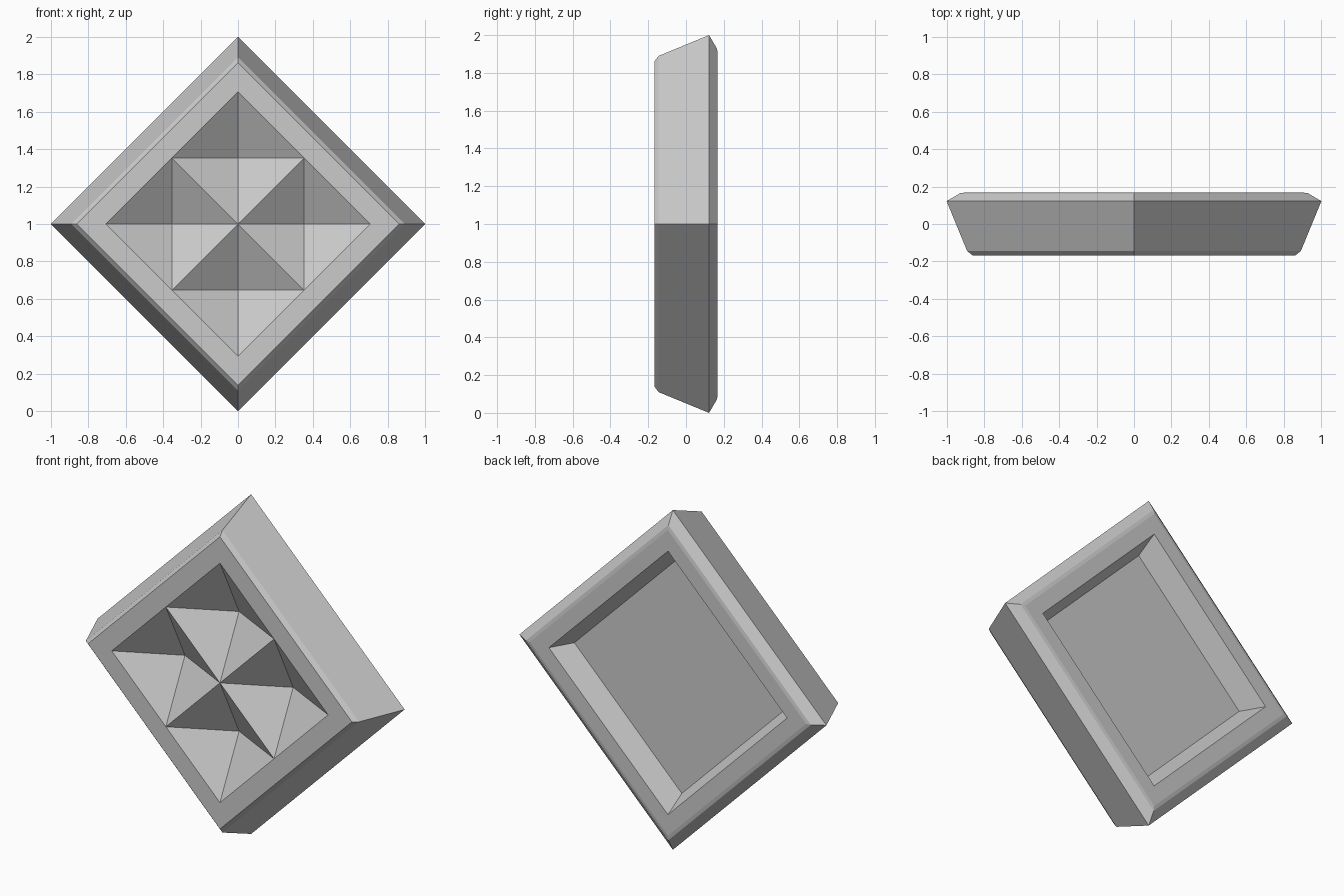
import bpy
import bmesh

if "Cube" in bpy.data.objects:
    bpy.data.objects.remove(bpy.data.objects["Cube"])

grey = bpy.data.materials.new("light grey")
grey.diffuse_color = (0.6, 0.6, 0.6, 1)
grey.use_nodes = True
grey.node_tree.nodes["Principled BSDF"].inputs["Base Color"].default_value = grey.diffuse_color

CORNERS = [(1, 0), (0, 1), (-1, 0), (0, -1)]  # counter-clockwise seen from the front


def finish(bm, name):
    mesh = bpy.data.meshes.new(name)
    bm.to_mesh(mesh)
    bm.free()
    mesh.materials.append(grey)
    bpy.context.collection.objects.link(bpy.data.objects.new(name, mesh))


def diamond(bm, r, y, cx=0, cz=1):
    return [bm.verts.new((cx + r * x, y, cz + r * z)) for x, z in CORNERS]


# Frame: diamond rings (half diagonal, y) from the front opening round to the back recess floor
profile = [(0.705, -0.168), (0.86, -0.168), (0.89, -0.145), (1.0, 0.122),
           (0.928, 0.164), (0.90, 0.168), (0.776, 0.168), (0.70, 0.039)]
bm = bmesh.new()
rings = [diamond(bm, r, y) for r, y in profile]
for a, b in zip(rings, rings[1:]):
    for i in range(4):
        j = (i + 1) % 4
        bm.faces.new((a[i], b[i], b[j], a[j]))
bm.faces.new(rings[-1][::-1])
finish(bm, "frame")

# Front panel: four sunken pyramids meeting at the centre
bm = bmesh.new()
half = 0.705 / 2
for cx, cz in CORNERS:
    x, z = cx * half, 1 + cz * half
    rim = diamond(bm, half, -0.168, x, z)
    apex = bm.verts.new((x, 0.01, z))
    for i in range(4):
        bm.faces.new((rim[i], rim[(i + 1) % 4], apex))
bmesh.ops.remove_doubles(bm, verts=bm.verts, dist=0.0001)
finish(bm, "pyramid_panel")
